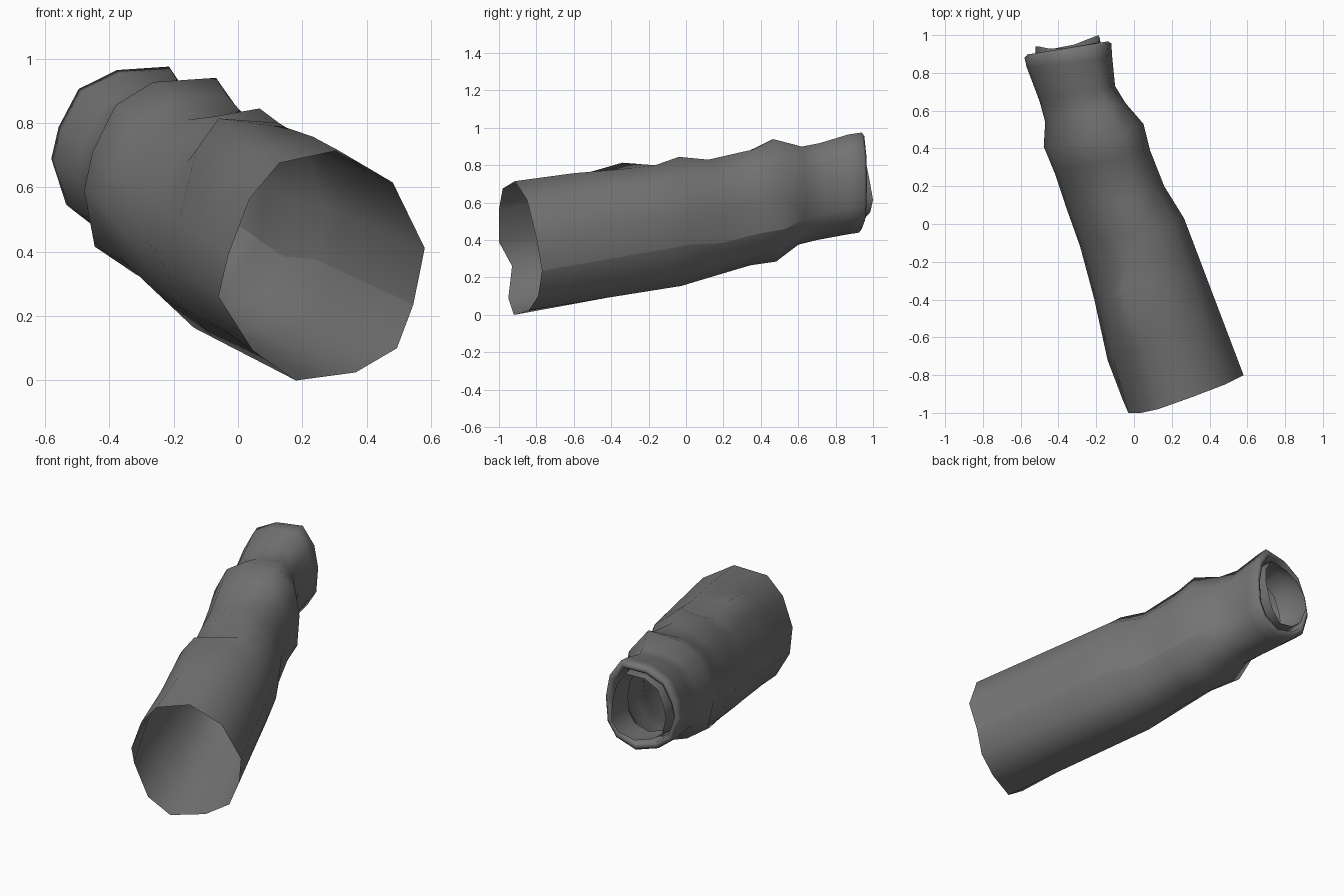
import bpy, bmesh

if "Cube" in bpy.data.objects:
    bpy.data.objects.remove(bpy.data.objects["Cube"])

# Cross-sections (u across, v up), clockwise from the left; index 7 is the seam
FRONT = [(-1, -.27), (-.906, .09), (-.7, .58), (-.41, .89), (.16, 1), (.69, .72),
         (1, .15), (.89, -.34), (.73, -.72), (.33, -.93), (-.25, -1), (-.66, -.75)]
BACK = [(-1, -.07), (-.9, .3), (-.63, .74), (-.11, .96), (.59, 1), (.9, .6),
        (1, .1), (.95, -.47), (.72, -.8), (.2, -1), (-.4, -.86), (-.8, -.6)]
SEAM = 7

cloth = bpy.data.materials.new("dark_cloth")
cloth.diffuse_color = (.175, .175, .175, 1)
cloth.use_nodes = True
cloth.node_tree.nodes["Principled BSDF"].inputs["Base Color"].default_value = cloth.diffuse_color


def ring(left, right, zt, zb, t, scale=1.0, push=0.0, ys=None):
    """Section between the left and right (x, y) limits and the top/bottom heights."""
    cx, cy, cz = (left[0] + right[0]) / 2, (left[1] + right[1]) / 2, (zt + zb) / 2
    hx, hy, hz = (right[0] - left[0]) / 2, (right[1] - left[1]) / 2, (zt - zb) / 2
    uv = [(a[0] * (1 - t) + b[0] * t, a[1] * (1 - t) + b[1] * t) for a, b in zip(FRONT, BACK)]
    top, low = max(v for u, v in uv), -min(v for u, v in uv)
    pts = []
    for i, (u, v) in enumerate(uv):
        u, v = u * scale, v / (top if v > 0 else low) * scale
        y = ys[i] if ys else cy + hy * u + push
        pts.append([cx + hx * u, y, cz + hz * v])
    return pts


def loft(name, rings, seam=False):
    bm = bmesh.new()
    rows = [[bm.verts.new(p) for p in r] for r in rings]
    n = len(FRONT)
    for a, b in zip(rows, rows[1:]):
        for i in range(n):
            j = (i + 1) % n
            f = bm.faces.new((a[i], a[j], b[j], b[i]))
            f.smooth = True
    if seam:
        for a, b in zip(rows[:9], rows[1:9]):
            bm.edges.get((a[SEAM], b[SEAM])).smooth = False
    bmesh.ops.recalc_face_normals(bm, faces=bm.faces)
    me = bpy.data.meshes.new(name)
    bm.to_mesh(me)
    bm.free()
    me.materials.append(cloth)
    ob = bpy.data.objects.new(name, me)
    bpy.context.collection.objects.link(ob)
    return ob


# Sleeve body: open shoulder end to gathered cuff
front_y = [-.93, -1, -1, -.98, -.915, -.85, -.80, -.77, -.79, -.84, -.92, -.95]
body = [
    ring((-.06, -1), (.58, -.80), .715, 0, 0, ys=front_y),
    ring((-.14, -.72), (.48, -.53), .757, .065, .1),
    ring((-.21, -.40), (.36, -.22), .785, .11, .25),
    ring((-.25, -.25), (.325, -.12), .80, .132, .35),
    ring((-.285, -.12), (.265, .03), .845, .155, .45),
    ring((-.36, .09), (.16, .2), .83, .21, .65),
    ring((-.42, .27), (.085, .39), .885, .265, .85),
    ring((-.478, .41), (.05, .53), .94, .285, 1),
    ring((-.47, .54), (-.045, .64), .90, .375, 1),
    ring((-.50, .65), (-.10, .73), .918, .40, 1),
    ring((-.568, .83), (-.115, .88), .965, .43, 1),
    ring((-.58, .88), (-.12, .955), .975, .44, 1),
]
# Cloth folds: (ring, point, dx, dy, dz)
for r, i, dx, dy, dz in [(2, 3, -.04, 0, .06), (2, 2, -.01, 0, .06), (3, 3, 0, 0, -.01),
                         (4, 4, -.02, -.02, 0), (4, 10, -.04, .04, 0), (4, 7, 0, 0, .018),
                         (5, 4, 0, -.05, 0), (7, 4, -.01, -.04, 0), (7, 3, -.02, -.01, 0),
                         (7, 11, -.02, 0, 0)]:
    p = body[r][i]
    p[0], p[1], p[2] = p[0] + dx, p[1] + dy, p[2] + dz

# Right side and underside run straight over the upper arm
for r, f in ((1, .3), (2, .66), (3, .8)):
    for i in range(5, 11):
        body[r][i] = [a + (b - a) * f for a, b in zip(body[0][i], body[4][i])]

# Rolled cuff lip
L, R, ZT, ZB = (-.58, .88), (-.12, .955), .975, .44
body += [ring(L, R, ZT, ZB, 1, .93, .015),
         ring(L, R, ZT, ZB, 1, .85, .005),
         ring(L, R, ZT, ZB, 1, .82, -.08)]
loft("sleeve", body, seam=True)

# Uneven inner lining poking out of the cuff
end_y = [.94, .94, .93, .93, .95, .96, .98, 1.0, .985, .95, .93, .93]
loft("inner_lining", [ring(L, R, ZT, ZB, 1, .74, 0, end_y),
                      ring(L, R, ZT, ZB, 1, .78, -.06),
                      ring((-.53, .74), (-.12, .82), .92, .44, 1, .76)])
